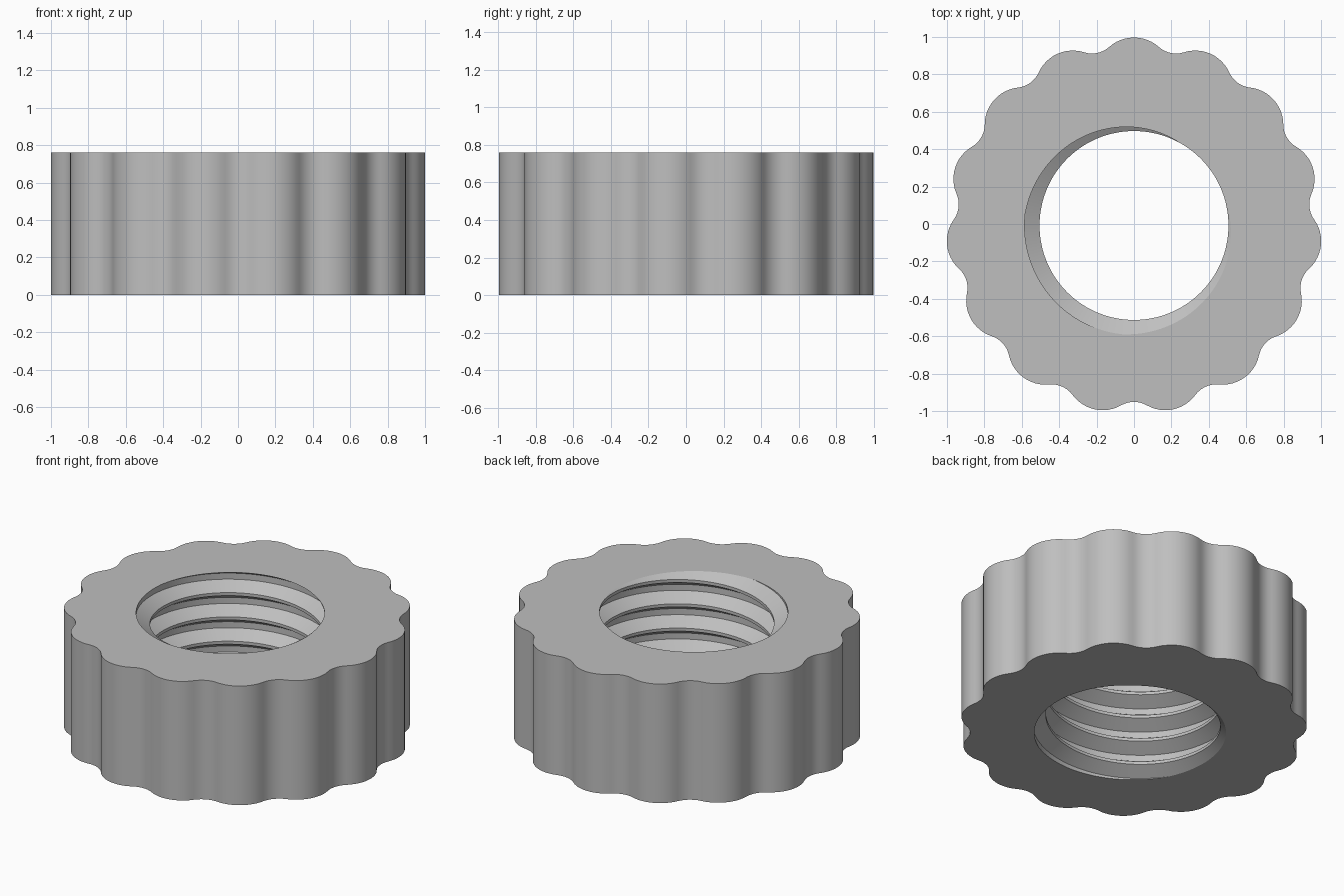
import bpy, bmesh, math

if "Cube" in bpy.data.objects:
    bpy.data.objects.remove(bpy.data.objects["Cube"])

H = 0.76                     # height
LOBES, LOBE_C, LOBE_R = 15, 0.805, 0.20      # gripping lobes
VALLEY_C, VALLEY_R = 1.083, 0.14             # hollows between lobes
PITCH, MINOR, MAJOR = 0.155, 0.505, 0.585    # internal thread
ROOT_ANGLE = 219             # where the thread root meets the top face
STEPS = 120
Y_SHIFT = -0.008


def arc(cx, cy, r, a0, a1, n):
    return [(cx + r * math.cos(a0 + (a1 - a0) * i / n),
             cy + r * math.sin(a0 + (a1 - a0) * i / n)) for i in range(n)]


def outline():
    half = math.pi / LOBES
    vx, vy = VALLEY_C * math.cos(half), VALLEY_C * math.sin(half)
    phi = math.atan2(vy, vx - LOBE_C)
    unit = arc(LOBE_C, 0, LOBE_R, -phi, phi, 12)
    unit += arc(vx, vy, VALLEY_R, math.pi + phi, math.pi + 2 * half - phi, 7)
    pts = []
    for k in range(LOBES):
        a = math.pi / 2 + 2 * half * k
        c, s = math.cos(a), math.sin(a)
        pts += [(x * c - y * s, x * s + y * c) for x, y in unit]
    return pts


# Threaded bore: a helical surface longer than the nut, trimmed to its height
bm = bmesh.new()
profile = [(-0.4375, MINOR), (-0.125, MAJOR), (0.125, MAJOR), (0.4375, MINOR)]
turns = range(-7, 3)
columns = []
for i in range(STEPS + 1):
    t = 2 * math.pi * i / STEPS
    lift = H + PITCH * (i / STEPS - ROOT_ANGLE / 360)
    columns.append([bm.verts.new((r * math.cos(t), r * math.sin(t), lift + PITCH * (m + off)))
                    for m in turns for off, r in profile])
for a, b in zip(columns, columns[1:]):
    for k in range(len(a) - 1):
        bm.faces.new((a[k], a[k + 1], b[k + 1], b[k]))
bmesh.ops.remove_doubles(bm, verts=bm.verts[:], dist=1e-5)
for z, n in ((0, -1), (H, 1)):
    bmesh.ops.bisect_plane(bm, geom=bm.verts[:] + bm.edges[:] + bm.faces[:], dist=1e-6,
                           plane_co=(0, 0, z), plane_no=(0, 0, n), clear_outer=True)

# Lobed outer wall
pts = outline()
low = [bm.verts.new((x, y, 0)) for x, y in pts]
high = [bm.verts.new((x, y, H)) for x, y in pts]
for i in range(len(pts)):
    j = (i + 1) % len(pts)
    bm.faces.new((low[i], low[j], high[j], high[i]))

# Flat top and bottom faces between wall and bore
for z in (0, H):
    rim = [e for e in bm.edges if e.is_boundary and all(abs(v.co.z - z) < 1e-4 for v in e.verts)]
    bmesh.ops.triangle_fill(bm, edges=rim, use_beauty=True, normal=(0, 0, 1 if z else -1))
bmesh.ops.recalc_face_normals(bm, faces=bm.faces[:])
bmesh.ops.translate(bm, verts=bm.verts[:], vec=(0, Y_SHIFT, 0))

mesh = bpy.data.meshes.new("knurled_nut")
bm.to_mesh(mesh)
bm.free()
nut = bpy.data.objects.new("knurled_nut", mesh)
bpy.context.collection.objects.link(nut)

grey = bpy.data.materials.new("grey")
grey.diffuse_color = (0.52, 0.52, 0.52, 1)
grey.use_nodes = True
grey.node_tree.nodes["Principled BSDF"].inputs["Base Color"].default_value = grey.diffuse_color
mesh.materials.append(grey)

bpy.context.view_layer.objects.active = nut
nut.select_set(True)
bpy.ops.object.shade_smooth_by_angle(angle=math.radians(30))
